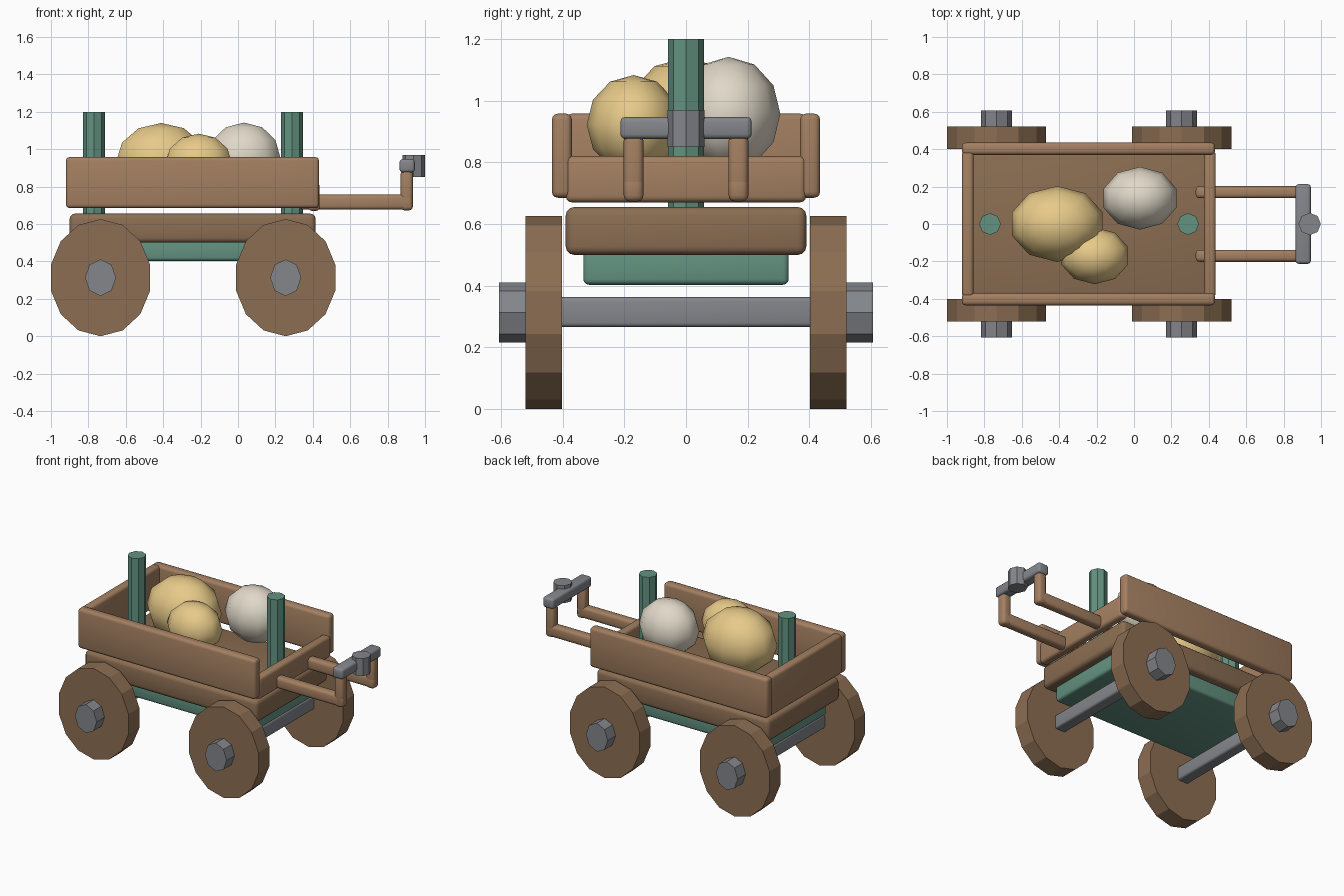
import bpy, bmesh, math
from mathutils import Matrix

if "Cube" in bpy.data.objects:
    bpy.data.objects.remove(bpy.data.objects["Cube"])


def material(name, rgb):
    m = bpy.data.materials.new(name)
    m.diffuse_color = (*rgb, 1)
    m.use_nodes = True
    m.node_tree.nodes["Principled BSDF"].inputs["Base Color"].default_value = m.diffuse_color
    return m


WOOD = material("light_wood", (0.37, 0.215, 0.12))
DARK = material("dark_wood", (0.26, 0.155, 0.085))
TEAL = material("teal_paint", (0.125, 0.29, 0.22))
STEEL = material("steel", (0.23, 0.24, 0.26))
GOLD = material("gold", (0.80, 0.59, 0.25))
CREAM = material("cream", (0.75, 0.69, 0.58))


def add(name, bm, mat, smooth=None):
    me = bpy.data.meshes.new(name)
    bm.to_mesh(me)
    bm.free()
    ob = bpy.data.objects.new(name, me)
    bpy.context.collection.objects.link(ob)
    me.materials.append(mat)
    if smooth is not None:
        bpy.ops.object.select_all(action='DESELECT')
        ob.select_set(True)
        bpy.context.view_layer.objects.active = ob
        bpy.ops.object.shade_smooth_by_angle(angle=math.radians(smooth))
    return ob


def box(name, x, y, z, mat, bevel=0.02):
    """Rounded box from its (min, max) range on each axis."""
    bm = bmesh.new()
    size = [r[1] - r[0] for r in (x, y, z)]
    mid = [(r[1] + r[0]) / 2 for r in (x, y, z)]
    bmesh.ops.create_cube(bm, size=1, matrix=Matrix.Translation(mid) @ Matrix.Diagonal((*size, 1)))
    bmesh.ops.bevel(bm, geom=bm.edges[:], offset=bevel, segments=3, profile=0.5, affect='EDGES')
    return add(name, bm, mat, 40)


def cylinder(name, center, rx, r, depth, sides, mat, along_y=False):
    bm = bmesh.new()
    rot = Matrix.Rotation(math.pi / 2, 4, 'X') if along_y else Matrix()
    bmesh.ops.create_cone(bm, cap_ends=True, segments=sides, radius1=1, radius2=1, depth=1,
                          matrix=Matrix.Translation(center) @ rot @ Matrix.Diagonal((rx, r, depth, 1)))
    return add(name, bm, mat)


def ball(name, center, radii, mat):
    bm = bmesh.new()
    bmesh.ops.create_uvsphere(bm, u_segments=10, v_segments=6, radius=1,
                              matrix=Matrix.Translation(center) @ Matrix.Diagonal((*radii, 1)))
    return add(name, bm, mat, 80)


# Chassis and bed
box("under_frame", (-0.84, 0.355), (-0.333, 0.333), (0.403, 0.52), TEAL, 0.018)
box("bed", (-0.90, 0.415), (-0.39, 0.39), (0.50, 0.655), DARK, 0.027)

# Side, rear and front boards
for side, s in (("left", 1), ("right", -1)):
    box(side + "_board", (-0.92, 0.433), tuple(sorted((s * 0.37, s * 0.435))), (0.685, 0.958), WOOD)
box("rear_board", (-0.92, -0.858), (-0.39, 0.39), (0.685, 0.958), WOOD)
box("front_board", (0.375, 0.437), (-0.39, 0.39), (0.67, 0.82), WOOD)

# Running gear
for end, x in (("rear", -0.735), ("front", 0.255)):
    box(end + "_axle", (x - 0.042, x + 0.042), (-0.45, 0.45), (0.266, 0.363), STEEL, 0.014)
    for side, s in (("left", 1), ("right", -1)):
        cylinder(f"{end}_{side}_wheel", (x, s * 0.461, 0.313), 0.272, 0.313, 0.118, 14, DARK, True)
        cylinder(f"{end}_{side}_hub", (x, s * 0.548, 0.313), 0.083, 0.098, 0.116, 8, STEEL, True)

# Upright posts
for end, x in (("rear", -0.77), ("front", 0.289)):
    cylinder(end + "_post", (x, 0, 0.90), 0.058, 0.058, 0.60, 8, TEAL)

# Pull handle
for side, y in (("left", 0.17), ("right", -0.17)):
    box(side + "_handle_arm", (0.33, 0.935), (y - 0.032, y + 0.032), (0.677, 0.757), WOOD)
    box(side + "_handle_upright", (0.87, 0.935), (y - 0.032, y + 0.032), (0.673, 0.89), WOOD)
box("handle_grip", (0.864, 0.945), (-0.213, 0.213), (0.876, 0.947), STEEL, 0.016)
cylinder("handle_knob", (0.939, 0, 0.91), 0.06, 0.06, 0.12, 8, STEEL)

# Cargo
ball("large_gold_cargo", (-0.41, 0, 0.93), (0.255, 0.203, 0.21), GOLD)
ball("small_gold_cargo", (-0.21, -0.17, 0.923), (0.187, 0.152, 0.16), GOLD)
ball("cream_cargo", (0.032, 0.138, 0.957), (0.204, 0.168, 0.185), CREAM)
